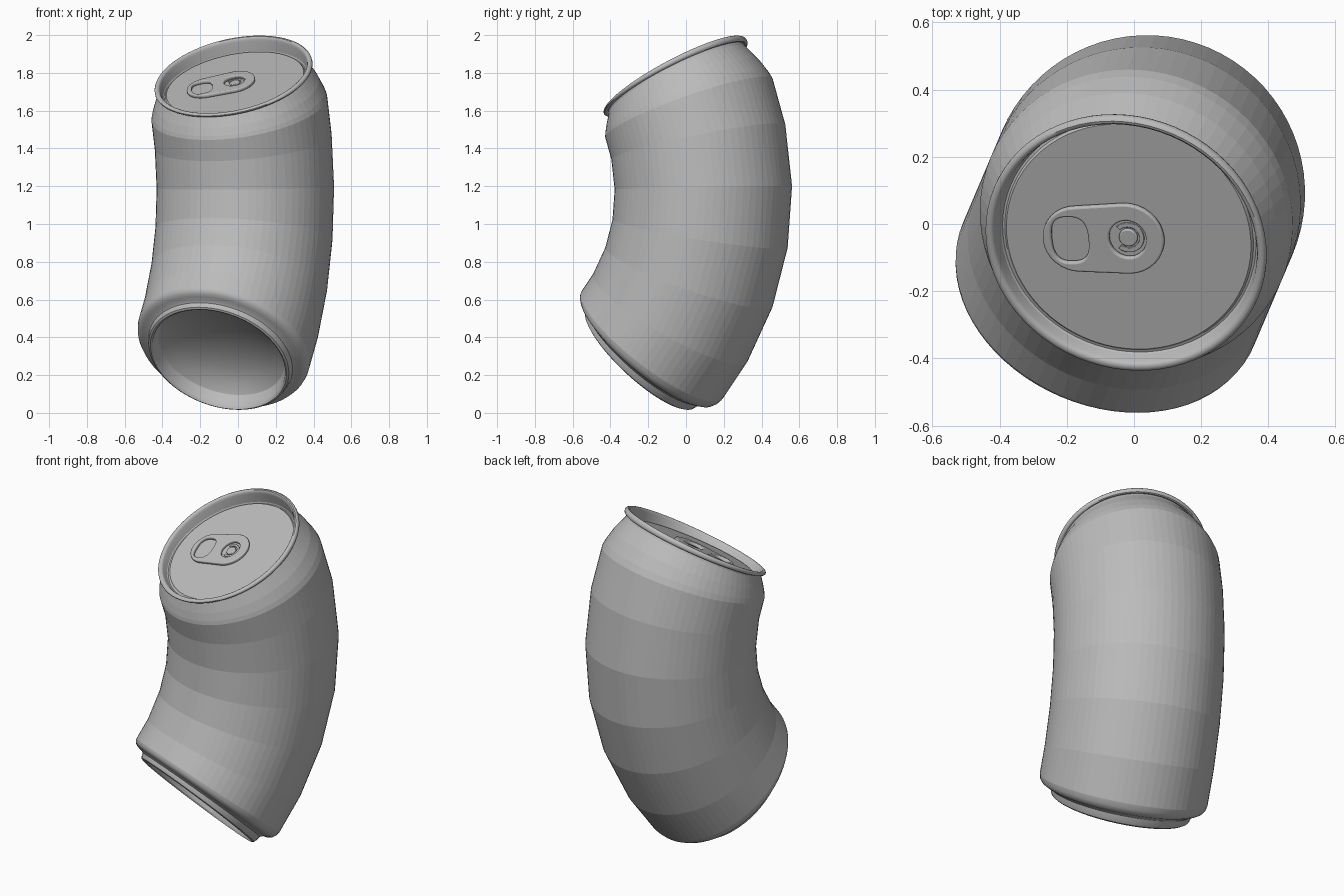
import bpy, bmesh, math
from mathutils import Vector, Matrix

if "Cube" in bpy.data.objects:
    bpy.data.objects.remove(bpy.data.objects["Cube"])

SIDES = 72
BEND_RADIUS = 1.248
START = math.radians(-45)          # lean of the base; the axis bends to +30 at the rim
CENTRE_S, CENTRE_Z = 1.148, 1.166  # centre of the bend arc
LEAN = Vector((-0.39, -0.92, 0)).normalized()   # direction the can bends towards
SIDE = Vector((-LEAN.y, LEAN.x, 0))
UP = Vector((0, 0, 1))

metal = bpy.data.materials.new("grey metal")
metal.use_nodes = True
GREY = (0.5, 0.5, 0.5, 1)
metal.diffuse_color = GREY
metal.node_tree.nodes["Principled BSDF"].inputs["Base Color"].default_value = GREY


def frame(h):
    """Matrix of the bent axis at arc length h: x sideways, y to the inside of the bend, z along the can."""
    a = START + h / BEND_RADIUS
    origin = LEAN * (CENTRE_S - BEND_RADIUS * math.cos(a)) + UP * (CENTRE_Z + BEND_RADIUS * math.sin(a))
    inner = LEAN * math.cos(a) - UP * math.sin(a)
    along = LEAN * math.sin(a) + UP * math.cos(a)
    m = Matrix((SIDE, inner, along)).transposed().to_4x4()
    m.translation = origin
    return m


def add_object(name, mesh):
    obj = bpy.data.objects.new(name, mesh)
    bpy.context.scene.collection.objects.link(obj)
    mesh.materials.clear()
    mesh.materials.append(metal)
    return obj


def lathe(name, profile, smooth=None):
    """Revolve (radius, height) points around the bent axis; radius 0 closes with a fan."""
    bm = bmesh.new()
    rings = []
    for r, h in profile:
        m = frame(h)
        count = SIDES if r else 1
        rings.append([bm.verts.new(m @ Vector((r * math.cos(math.tau * i / SIDES),
                                               r * math.sin(math.tau * i / SIDES), 0)))
                      for i in range(count)])
    for low, high in zip(rings, rings[1:]):
        for i in range(SIDES):
            j = (i + 1) % SIDES
            quad = [low[i % len(low)], low[j % len(low)], high[j % len(high)], high[i % len(high)]]
            bm.faces.new(list(dict.fromkeys(quad)))
    mesh = bpy.data.meshes.new(name)
    bm.to_mesh(mesh)
    bm.free()
    obj = add_object(name, mesh)
    if smooth:
        shade(obj, smooth)
    return obj


def shade(obj, degrees):
    bpy.ops.object.select_all(action='DESELECT')
    obj.select_set(True)
    bpy.context.view_layer.objects.active = obj
    bpy.ops.object.shade_smooth_by_angle(angle=math.radians(degrees))


# Base: recessed dome, rolled foot and rounded lower corner
lathe("base", [(0, 0.15), (0.12, 0.142), (0.22, 0.12), (0.30, 0.09), (0.345, 0.06),
               (0.358, 0.03), (0.365, 0.008), (0.375, 0), (0.386, 0.006), (0.392, 0.02),
               (0.396, 0.04), (0.408, 0.05), (0.432, 0.056), (0.452, 0.066),
               (0.465, 0.084), (0.47, 0.105)], 30)

# Wall: long straight bands that show the bend
bands = [0.105] + [(math.radians(a) - START) * BEND_RADIUS for a in (-32, -21, -10, 1.2, 12.4, 21)]
lathe("wall", [(0.47, h) for h in bands] + [(0.462, bands[-1] + 0.03)])

# Shoulder and rolled rim
lathe("shoulder", [(0.462, bands[-1] + 0.03), (0.44, 1.525), (0.405, 1.595), (0.403, 1.608)])
ROLL = [(0.412 + 0.014 * math.cos(t), 1.62 + 0.014 * math.sin(t))
        for t in (math.radians(-130 + 30 * k) for k in range(11))]
lathe("rim", [(0.403, 1.608)] + ROLL + [(0.396, 1.615), (0.388, 1.575)], 35)

# Lid: shallow groove around a flat panel
LID = 1.578
lathe("lid", [(0.388, 1.575), (0.383, 1.568), (0.376, 1.57), (0.37, LID), (0, LID)], 30)

# Tab frame on the lid: x runs from the rivet towards the finger hole
tab_frame = frame(LID) @ Matrix.Rotation(math.atan2(0.45, -0.92), 4, 'Z')


def rounded_outline(x0, r0, x1, r1, steps=16):
    """Outline around two end arcs; the right one is at x1."""
    pts = []
    for cx, r, begin in ((x1, r1, -90), (x0, r0, 90)):
        for k in range(steps + 1):
            t = math.radians(begin + 180 * k / steps)
            pts.append((cx + r * math.cos(t), r * math.sin(t)))
    return pts


def squircle(cx, rx, ry, power, steps=40):
    pts = []
    for k in range(steps):
        t = math.tau * k / steps
        c, s = math.cos(t), math.sin(t)
        pts.append((cx + rx * math.copysign(abs(c) ** power, c),
                    ry * math.copysign(abs(s) ** power, s)))
    return pts


def plate(name, outlines, lift, thick, bevel):
    """Filled flat plate with holes and rounded edges."""
    curve = bpy.data.curves.new(name, 'CURVE')
    curve.dimensions = '2D'
    curve.fill_mode = 'BOTH'
    curve.extrude = thick
    curve.bevel_depth = bevel
    curve.bevel_resolution = 2
    for pts in outlines:
        spline = curve.splines.new('POLY')
        spline.points.add(len(pts) - 1)
        for p, (x, y) in zip(spline.points, pts):
            p.co = (x, y, 0, 1)
        spline.use_cyclic_u = True
    temp = bpy.data.objects.new("temp", curve)
    bpy.context.scene.collection.objects.link(temp)
    graph = bpy.context.evaluated_depsgraph_get()
    mesh = bpy.data.meshes.new_from_object(temp.evaluated_get(graph))
    bpy.data.objects.remove(temp)
    mesh.name = name
    mesh.transform(tab_frame @ Matrix.Translation((0, 0, lift)))
    obj = add_object(name, mesh)
    shade(obj, 35)
    return obj


# Pull tab with a finger hole and a rivet opening
plate("pull_tab", [rounded_outline(0.004, 0.108, 0.152, 0.1),
                   squircle(0.175, 0.062, 0.08, 0.75),
                   squircle(0.0, 0.062, 0.066, 1)], 0.012, 0.004, 0.006)

# Rivet tongue: open ring around a low button
ring = [(r * math.cos(math.radians(a)), r * math.sin(math.radians(a)))
        for r, angles in ((0.046, range(50, 311, 13)), (0.036, range(310, 49, -13))) for a in angles]
plate("rivet_tongue", [ring], 0.005, 0.002, 0.002)
plate("rivet", [squircle(0.0, 0.024, 0.024, 1)], 0.005, 0.002, 0.004)
